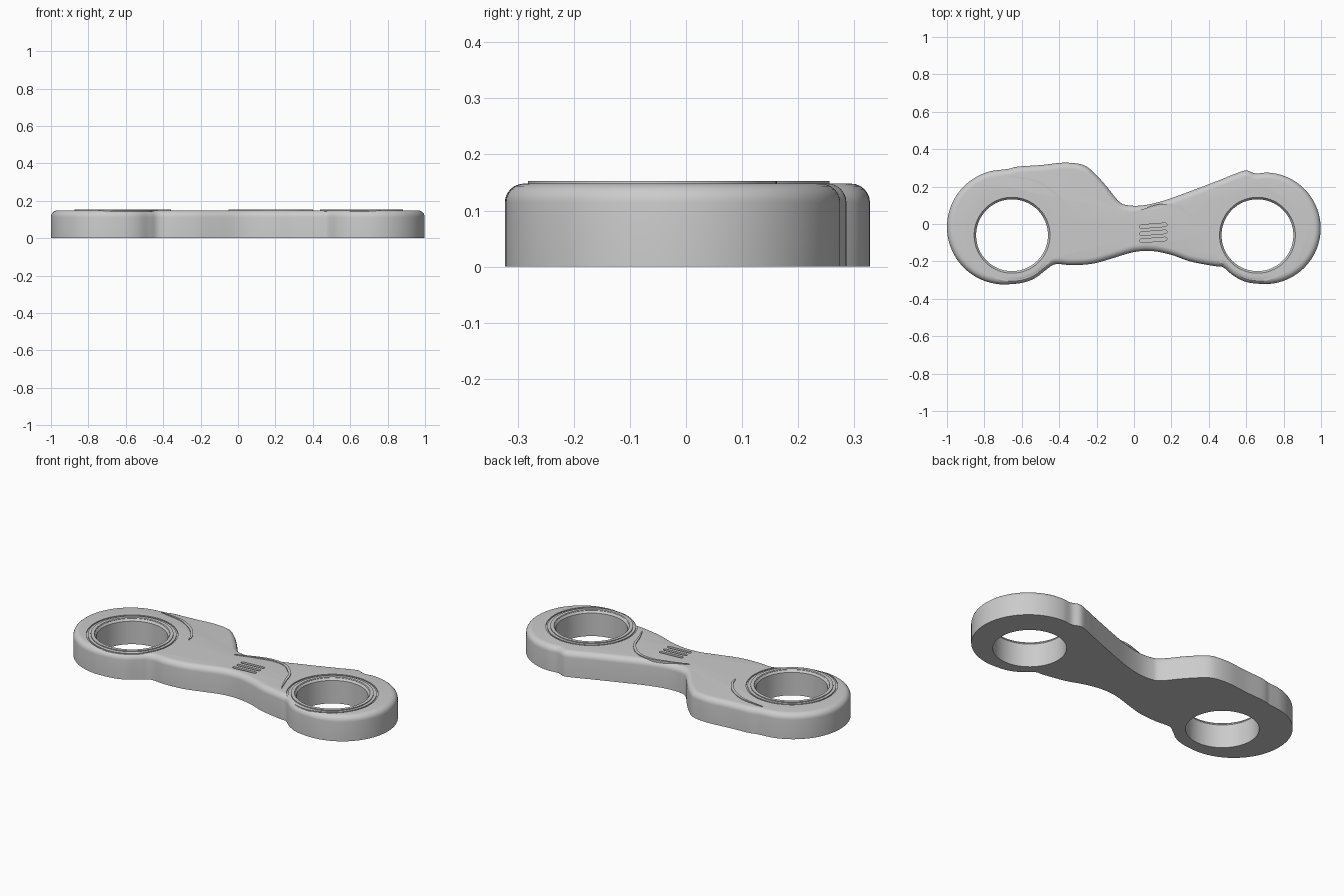
import bpy
import bmesh
from math import sin, cos, pi, radians
from mathutils import Vector

cube = bpy.data.objects.get("Cube")
if cube:
    bpy.data.objects.remove(cube)

TOP = 0.148
HOLES = [(-0.652, -0.06), (0.66, -0.06)]

grey = bpy.data.materials.new("plain grey")
grey.use_nodes = True
grey.diffuse_color = (0.6, 0.6, 0.6, 1)
grey.node_tree.nodes["Principled BSDF"].inputs["Base Color"].default_value = (0.6, 0.6, 0.6, 1)


def make_object(name, bm):
    bmesh.ops.recalc_face_normals(bm, faces=bm.faces)
    mesh = bpy.data.meshes.new(name)
    bm.to_mesh(mesh)
    bm.free()
    mesh.materials.append(grey)
    obj = bpy.data.objects.new(name, mesh)
    bpy.context.collection.objects.link(obj)
    return obj


def spline(points, steps, closed):
    """Catmull-Rom curve through 2D points."""
    n = len(points)
    pts = [Vector(p) for p in points]
    pick = (lambda i: pts[i % n]) if closed else (lambda i: pts[min(max(i, 0), n - 1)])
    out = []
    for i in range(n if closed else n - 1):
        a, b, c, d = (pick(i + k) for k in (-1, 0, 1, 2))
        for s in range(steps):
            t = s / steps
            out.append(0.5 * (2 * b + (c - a) * t + (2 * a - 5 * b + 4 * c - d) * t * t
                              + (3 * b - a - 3 * c + d) * t ** 3))
    return out if closed else out + [pts[-1]]


def stack(bm, loops):
    """Solid through a stack of (2D outline, height) loops."""
    rings = [[bm.verts.new((p[0], p[1], z)) for p in pts] for pts, z in loops]
    n = len(rings[0])
    for low, high in zip(rings, rings[1:]):
        for i in range(n):
            j = (i + 1) % n
            bm.faces.new((low[i], low[j], high[j], high[i]))
    bm.faces.new(rings[0][::-1])
    bm.faces.new(rings[-1])


def circle(centre, r, n=96):
    return [(centre[0] + r * cos(2 * pi * i / n), centre[1] + r * sin(2 * pi * i / n)) for i in range(n)]


def tube(bm, centre, profile):
    """Closed (radius, height) profile turned around a vertical axis."""
    rings = [[bm.verts.new((x, y, z)) for x, y in circle(centre, r)] for r, z in profile]
    n = len(rings[0])
    for k, a in enumerate(rings):
        b = rings[(k + 1) % len(rings)]
        for i in range(n):
            j = (i + 1) % n
            bm.faces.new((a[i], a[j], b[j], b[i]))


def arc(centre, r, start, end, count):
    angles = [radians(start + (end - start) * i / (count - 1)) for i in range(count)]
    return [(centre[0] + r * cos(a), centre[1] + r * sin(a)) for a in angles]


# Plate outline, clockwise: left lobe, back edge, right lobe, front edge
outline = arc((-0.693, -0.016), 0.307, 270, 92, 16)
outline += [(-0.67, 0.295), (-0.62, 0.307), (-0.5, 0.315), (-0.37, 0.328), (-0.27, 0.315),
            (-0.21, 0.27), (-0.15, 0.205), (-0.08, 0.12), (-0.03, 0.1), (0.05, 0.1),
            (0.16, 0.125), (0.3, 0.175), (0.45, 0.232), (0.54, 0.268), (0.6, 0.286), (0.65, 0.27)]
outline += arc((0.7, -0.023), 0.298, 88, -92, 16)
outline += [(0.6, -0.31), (0.53, -0.275), (0.475, -0.23), (0.43, -0.225), (0.3, -0.2),
            (0.2, -0.165), (0.1, -0.145), (0, -0.15), (-0.12, -0.185), (-0.22, -0.212),
            (-0.33, -0.22), (-0.42, -0.215), (-0.47, -0.245), (-0.53, -0.29), (-0.6, -0.315)]
edge = spline(outline, 6, True)


def inset(pts, amount):
    n, out = len(pts), []
    for i, p in enumerate(pts):
        d = (pts[(i + 5) % n] - pts[i - 5]).normalized()
        out.append(p + amount * Vector((d.y, -d.x)))
    return out


# Body with a rounded upper edge
bm = bmesh.new()
R = 0.034
loops = [(edge, 0)]
for k in range(7):
    a = k / 6 * pi / 2
    loops.append((inset(edge, R * (1 - cos(a))), TOP - R + R * sin(a)))
stack(bm, loops)
body = make_object("body_plate", bm)

# Cutters: bores with chamfered mouths, ring grooves and centre slots
cut = bmesh.new()
for c in HOLES:
    stack(cut, [(circle(c, 0.192), -0.05), (circle(c, 0.192), TOP - 0.012),
                (circle(c, 0.201), TOP), (circle(c, 0.201), TOP + 0.05)])
    tube(cut, c, [(0.238, 0.142), (0.246, 0.142), (0.246, 0.2), (0.238, 0.2)])
for y in (-0.009, -0.047, -0.085):
    tilt = Vector((1, 0.08)).normalized()
    ends = Vector((0.103, y)) + 0.064 * tilt, Vector((0.103, y)) - 0.064 * tilt
    slot = arc(ends[0], 0.0095, -85, 95, 9) + arc(ends[1], 0.0095, 95, 275, 9)
    stack(cut, [(slot, TOP - 0.03), (slot, TOP + 0.05)])
cutter = make_object("cutter", cut)
cutter.hide_render = True
mod = body.modifiers.new("cut", "BOOLEAN")
mod.operation = "DIFFERENCE"
mod.solver = "EXACT"
mod.object = cutter
bpy.context.view_layer.objects.active = body
bpy.ops.object.modifier_apply(modifier=mod.name)
bpy.data.objects.remove(cutter)

# Raised lips around the bores
parts = [body]
for side, c in zip(("right", "left"), HOLES):
    bm = bmesh.new()
    tube(bm, c, [(0.201, 0.14), (0.222, 0.14), (0.222, 0.153), (0.203, 0.153), (0.201, 0.15)])
    parts.append(make_object(side + "_bore_lip", bm))


# Raised tapering ridges
def ridge(name, points, width):
    path = spline(points, 10, False)
    n = len(path)
    left, right = [], []
    for i, p in enumerate(path):
        d = (path[min(i + 1, n - 1)] - path[max(i - 1, 0)]).normalized()
        w = width * max(0.08, sin(pi * i / (n - 1)) ** 0.6) / 2
        side = Vector((-d.y, d.x)) * w
        left.append(p + side)
        right.append(p - side)
    bm = bmesh.new()
    shape = left + right[::-1]
    stack(bm, [(shape, 0.14), (shape, 0.153)])
    parts.append(make_object(name, bm))


ridge("right_ridge", [(-0.68, 0.255), (-0.54, 0.235), (-0.44, 0.18), (-0.38, 0.11), (-0.36, 0.05)], 0.016)
ridge("left_ridge", [(-0.05, 0.04), (0.05, 0.075), (0.15, 0.1), (0.25, 0.085), (0.33, 0.01),
                     (0.365, -0.08), (0.4, -0.165)], 0.016)

# Smooth shading with crisp edges
bpy.ops.object.select_all(action="DESELECT")
for obj in parts:
    obj.select_set(True)
bpy.context.view_layer.objects.active = body
bpy.ops.object.shade_smooth_by_angle(angle=radians(30))
